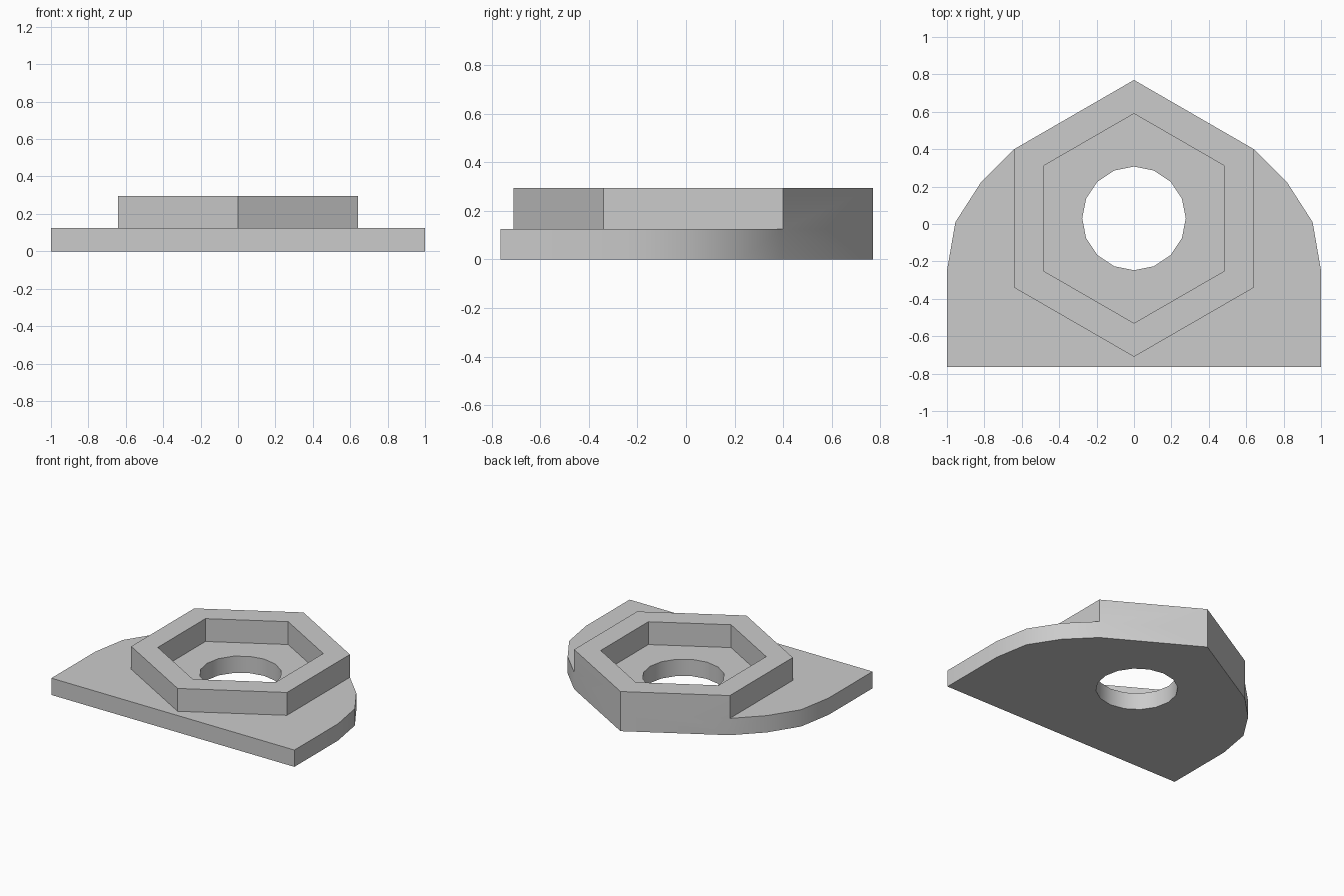
import bpy
import bmesh
from math import cos, sin, pi, radians

if "Cube" in bpy.data.objects:
    bpy.data.objects.remove(bpy.data.objects["Cube"], do_unlink=True)

CENTRE_Y = 0.03
PLATE_TOP = 0.125
COLLAR_TOP = 0.295

grey = bpy.data.materials.new("plain grey")
grey.use_nodes = True
grey.diffuse_color = (0.6, 0.6, 0.6, 1)
grey.node_tree.nodes["Principled BSDF"].inputs["Base Color"].default_value = (0.6, 0.6, 0.6, 1)


def polygon(sides, radius):
    """Regular polygon around the bore axis with one corner towards the back."""
    return [(radius * sin(2 * pi * i / sides), CENTRE_Y + radius * cos(2 * pi * i / sides))
            for i in range(sides)]


def prism(name, outline, bottom, top):
    bm = bmesh.new()
    base = bm.faces.new([bm.verts.new((x, y, bottom)) for x, y in outline])
    grown = bmesh.ops.extrude_face_region(bm, geom=[base])
    upper = [v for v in grown["geom"] if isinstance(v, bmesh.types.BMVert)]
    bmesh.ops.translate(bm, verts=upper, vec=(0, 0, top - bottom))
    bmesh.ops.recalc_face_normals(bm, faces=bm.faces)
    mesh = bpy.data.meshes.new(name)
    bm.to_mesh(mesh)
    bm.free()
    mesh.materials.append(grey)
    obj = bpy.data.objects.new(name, mesh)
    bpy.context.collection.objects.link(obj)
    return obj


def combine(target, tool, operation):
    """Apply a boolean and discard its tool."""
    bpy.context.view_layer.objects.active = target
    mod = target.modifiers.new(operation, "BOOLEAN")
    mod.operation = operation
    mod.solver = "EXACT"
    mod.object = tool
    bpy.ops.object.modifier_apply(modifier=mod.name)
    bpy.data.objects.remove(tool, do_unlink=True)


# Base plate: straight front, rounded shoulders, back following the collar
collar_outline = polygon(6, 0.74)
shoulder = [(1, -0.765), (1, -0.25), (0.955, 0.01), (0.82, 0.22), collar_outline[1]]
outline = shoulder + [collar_outline[0]] + [(-x, y) for x, y in reversed(shoulder)]
plate = prism("mounting_plate", outline, 0, PLATE_TOP)

# Raised hexagonal collar, its pocket and the round through hole
combine(plate, prism("collar", collar_outline, 0, COLLAR_TOP), "UNION")
combine(plate, prism("pocket_cutter", polygon(6, 0.56), PLATE_TOP, 0.5), "DIFFERENCE")
combine(plate, prism("bore_cutter", polygon(16, 0.277), -0.2, 0.5), "DIFFERENCE")

# Smooth curved walls, crisp corners
bpy.ops.object.select_all(action="DESELECT")
plate.select_set(True)
bpy.context.view_layer.objects.active = plate
bpy.ops.object.shade_smooth_by_angle(angle=radians(30))
